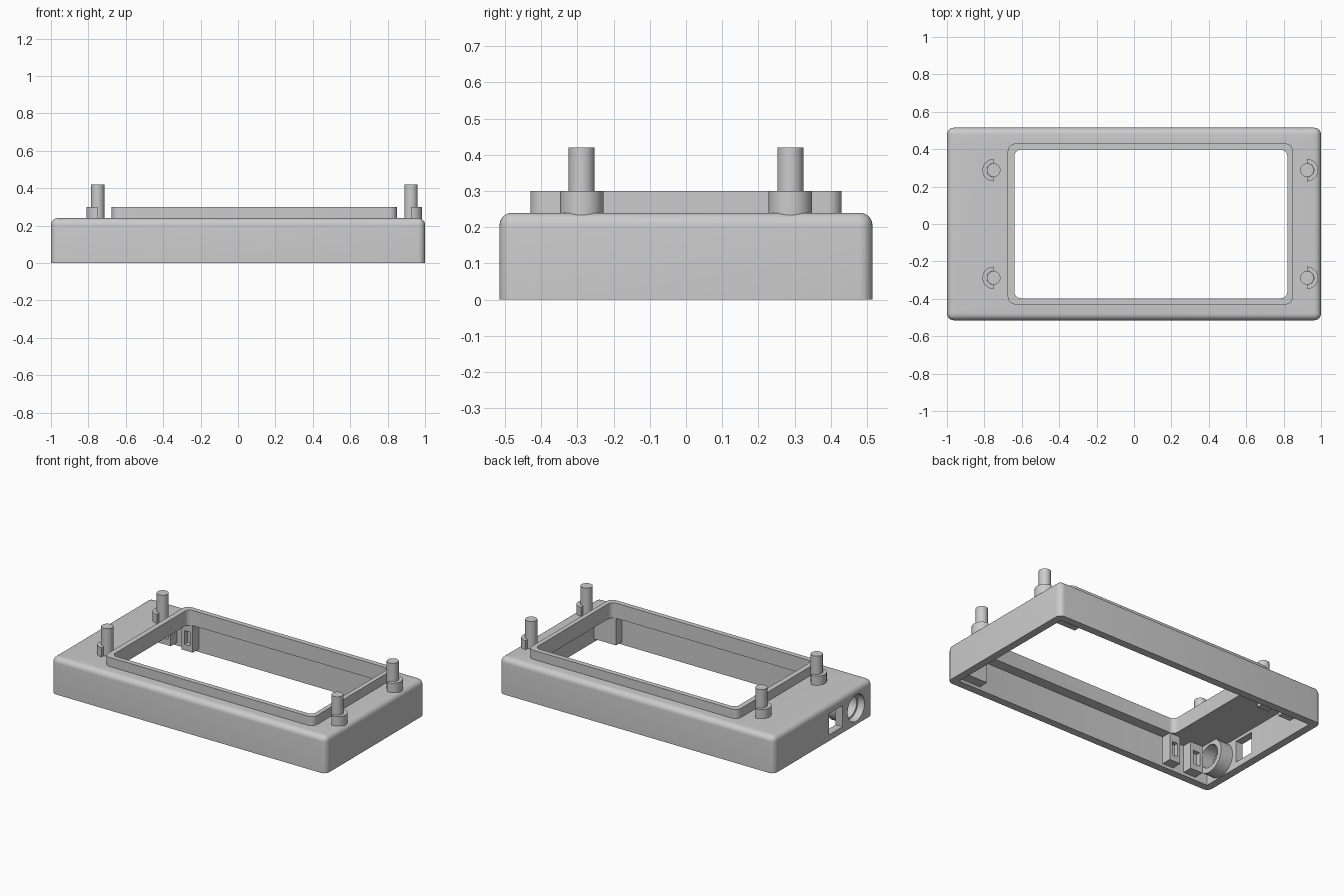
import bpy, bmesh, math
from mathutils import Matrix

old = bpy.data.objects.get("Cube")
if old:
    bpy.data.objects.remove(old, do_unlink=True)

grey = bpy.data.materials.new("plain grey")
grey.use_nodes = True
COLOR = (0.6, 0.6, 0.6, 1)
grey.diffuse_color = COLOR
grey.node_tree.nodes["Principled BSDF"].inputs["Base Color"].default_value = COLOR


def finish(name, bm):
    mesh = bpy.data.meshes.new(name)
    bmesh.ops.recalc_face_normals(bm, faces=bm.faces[:])
    bm.to_mesh(mesh)
    bm.free()
    mesh.materials.append(grey)
    ob = bpy.data.objects.new(name, mesh)
    bpy.context.collection.objects.link(ob)
    return ob


def block(name, x, y, z):
    """Box from (min, max) ranges."""
    bm = bmesh.new()
    bmesh.ops.create_cube(bm, size=1)
    for v in bm.verts:
        for i, (lo, hi) in enumerate((x, y, z)):
            v.co[i] = lo if v.co[i] < 0 else hi
    return finish(name, bm)


def cylinder(name, center, radius, length, axis="Z"):
    bm = bmesh.new()
    rot = Matrix.Rotation(math.pi / 2, 4, "Y") if axis == "X" else Matrix()
    bmesh.ops.create_cone(bm, cap_ends=True, segments=40, radius1=radius, radius2=radius,
                          depth=length, matrix=Matrix.Translation(center) @ rot)
    return finish(name, bm)


def cut(ob, cutter):
    mod = ob.modifiers.new("cut", "BOOLEAN")
    mod.operation, mod.object, mod.solver = "DIFFERENCE", cutter, "EXACT"
    bpy.context.view_layer.objects.active = ob
    bpy.ops.object.modifier_apply(modifier=mod.name)
    bpy.data.objects.remove(cutter, do_unlink=True)


def ring(bm, x0, x1, half_y, radius, z, steps=6):
    """Rounded rectangle of vertices at one height."""
    verts = []
    corners = ((x1, 1, 1), (x0, -1, 1), (x0, -1, -1), (x1, 1, -1))
    for quarter, (x, sx, sy) in enumerate(corners):
        for i in range(steps + 1):
            a = math.pi / 2 * (quarter + i / steps)
            verts.append(bm.verts.new((x - sx * radius + radius * math.cos(a),
                                       sy * (half_y - radius) + radius * math.sin(a), z)))
    return verts


def make_shell():
    """Hollow cover with a raised window lip, skinned as one closed loop of rings."""
    bm = bmesh.new()
    height, soft, corner = 0.24, 0.035, 0.037
    rings = [ring(bm, -1, 1, 0.515, corner, 0)]
    for i in range(7):
        a = math.pi / 2 * i / 6
        d = soft * (1 - math.cos(a))
        rings.append(ring(bm, d - 1, 1 - d, 0.515 - d, corner - d,
                          height - soft + soft * math.sin(a)))
    rings += [ring(bm, -0.675, 0.85, 0.43, 0.04, z) for z in (height, 0.3)]
    rings += [ring(bm, -0.64, 0.82, 0.397, 0.035, z) for z in (0.3, 0.2)]
    rings += [ring(bm, -0.95, 0.95, 0.465, 0.004, z) for z in (0.2, 0)]
    for a, b in zip(rings, rings[1:] + rings[:1]):
        for i in range(len(a)):
            j = (i + 1) % len(a)
            bm.faces.new((a[i], a[j], b[j], b[i]))
    return finish("shell", bm)


shell = make_shell()
parts = [shell]

# Side sockets: square port and round jack
jack = (-1, -0.34, 0.11)
cut(shell, block("port", (-1.1, -0.9), (-0.2, -0.06), (0.04, 0.18)))
cut(shell, cylinder("jack_hole", jack, 0.088, 0.2, "X"))

# Tube behind the round jack
tube = cylinder("jack_tube", (-0.908, jack[1], jack[2]), 0.108, 0.09, "X")
cut(tube, cylinder("jack_bore", jack, 0.074, 0.4, "X"))
parts.append(tube)

# Mounting pins, each with a half collar on its outer side
for side, x, out in (("right", -0.75, -1), ("left", 0.925, 1)):
    for end, y in (("front", -0.288), ("back", 0.288)):
        parts.append(cylinder(f"pin_{end}_{side}", (x, y, 0.32), 0.036, 0.2))
        collar = cylinder(f"collar_{end}_{side}", (x, y, 0.26), 0.06, 0.08)
        cut(collar, block("half", sorted((x, x - out * 0.2)), (y - 0.2, y + 0.2), (0, 1)))
        cut(collar, cylinder("bore", (x, y, 0.26), 0.037, 0.2))
        parts.append(collar)

# Inner holding blocks along both long walls
for end, s in (("front", -1), ("back", 1)):
    wall = sorted((s * 0.4, s * 0.466))
    slot = sorted((s * 0.38, s * 0.43))
    for name, x0, x1 in (("inner_clip", -0.69, -0.61), ("outer_clip", -0.86, -0.77)):
        clip = block(f"{name}_{end}", (x0, x1), wall, (0.02, 0.201))
        cut(clip, block("slot", (x0 + 0.02, x1 - 0.02), slot, (0.06, 0.15)))
        parts.append(clip)
    parts.append(block(f"corner_block_{end}", (0.79, 0.951), wall, (0.02, 0.201)))

# Smooth the rounds, keep the corners crisp
for ob in bpy.context.selected_objects:
    ob.select_set(False)
for ob in parts:
    ob.select_set(True)
bpy.context.view_layer.objects.active = shell
bpy.ops.object.shade_smooth_by_angle(angle=math.radians(30))
